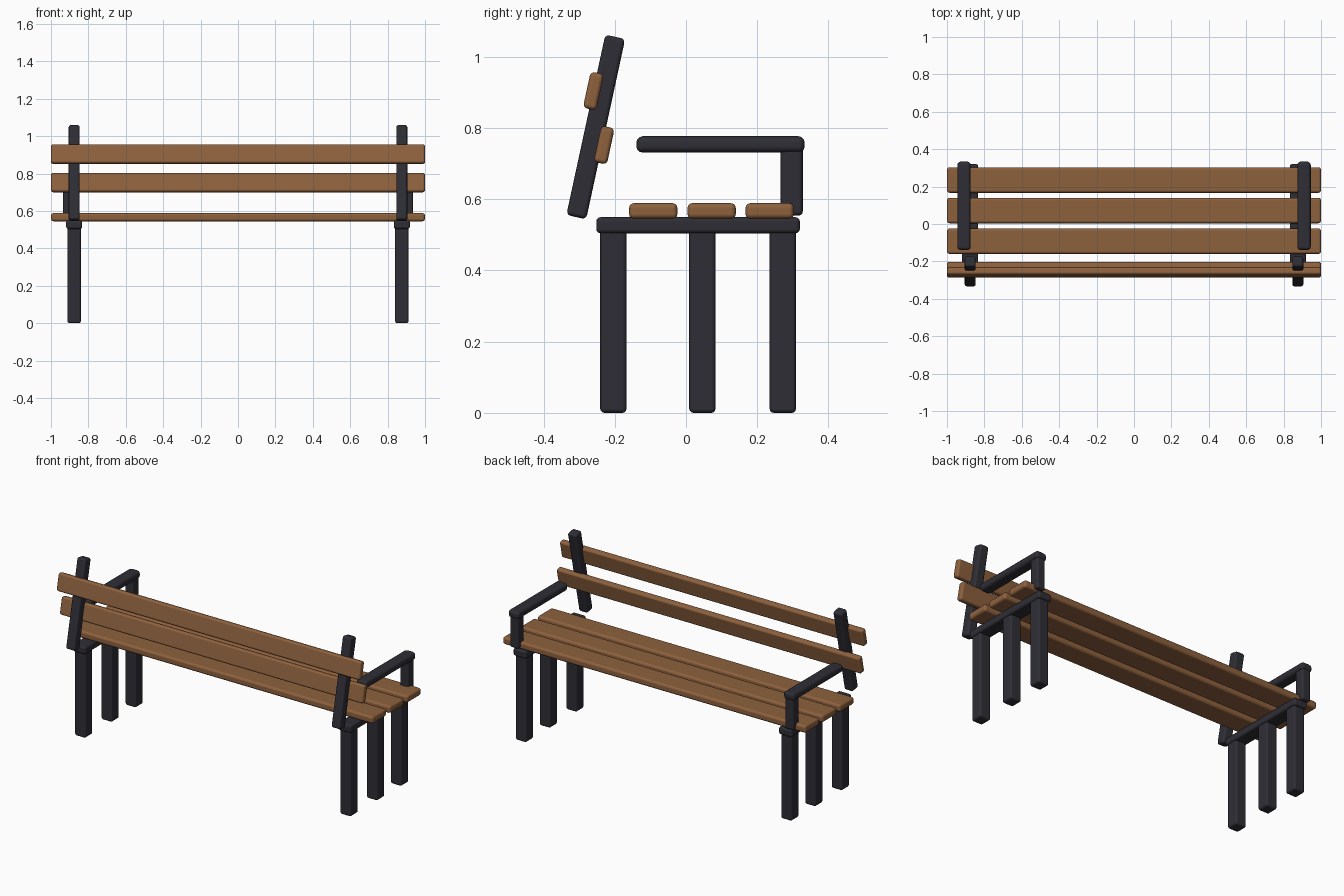
import bpy
from math import radians

if "Cube" in bpy.data.objects:
    bpy.data.objects.remove(bpy.data.objects["Cube"], do_unlink=True)


def make_material(name, rgb):
    mat = bpy.data.materials.new(name)
    mat.use_nodes = True
    colour = (*rgb, 1.0)
    mat.diffuse_color = colour
    for node in mat.node_tree.nodes:
        if node.type == 'BSDF_PRINCIPLED':
            node.inputs["Base Color"].default_value = colour
    return mat


WOOD = make_material("brown wood", (0.27, 0.12, 0.048))
IRON = make_material("dark iron", (0.027, 0.027, 0.036))
LEAN = radians(-12.2)


def bar(name, centre, size, mat, bevel=0.012, tilt=0.0):
    """Rounded box, optionally tilted about the x axis."""
    bpy.ops.mesh.primitive_cube_add(size=1, location=centre)
    obj = bpy.context.object
    obj.name = name
    obj.scale = size
    bpy.ops.object.transform_apply(location=False, rotation=False, scale=True)
    obj.rotation_euler.x = tilt
    obj.data.materials.append(mat)
    bpy.ops.object.shade_smooth_by_angle(angle=radians(40))
    mod = obj.modifiers.new("rounded edges", 'BEVEL')
    mod.width = bevel
    mod.segments = 3
    mod.harden_normals = True
    return obj


# Seat slats
for i, y in enumerate((-0.092, 0.072, 0.235)):
    bar(f"seat_slat_{i + 1}", (0, y, 0.567), (2, 0.136, 0.044), WOOD, 0.014)

# Backrest slats, on opposite faces of the leaning posts
bar("upper_back_slat", (0, -0.26, 0.904), (2, 0.038, 0.104), WOOD, tilt=LEAN)
bar("lower_back_slat", (0, -0.23, 0.752), (2, 0.038, 0.104), WOOD, tilt=LEAN)

# Iron frames at both ends
for side, s in (("left", 1), ("right", -1)):
    x = s * 0.876
    for place, y in (("front", -0.204), ("middle", 0.046), ("back", 0.272)):
        bar(f"{side}_{place}_leg", (x, y, 0.258), (0.072, 0.074, 0.516), IRON)
    bar(f"{side}_seat_rail", (x, 0.034, 0.527), (0.086, 0.572, 0.045), IRON)
    bar(f"{side}_back_post", (x, -0.2535, 0.803), (0.058, 0.057, 0.518),
        IRON, tilt=LEAN)
    bar(f"{side}_arm_post", (s * 0.908, 0.297, 0.652), (0.056, 0.062, 0.196), IRON)
    bar(f"{side}_armrest", (s * 0.909, 0.097, 0.754), (0.072, 0.473, 0.046),
        IRON, 0.018)
